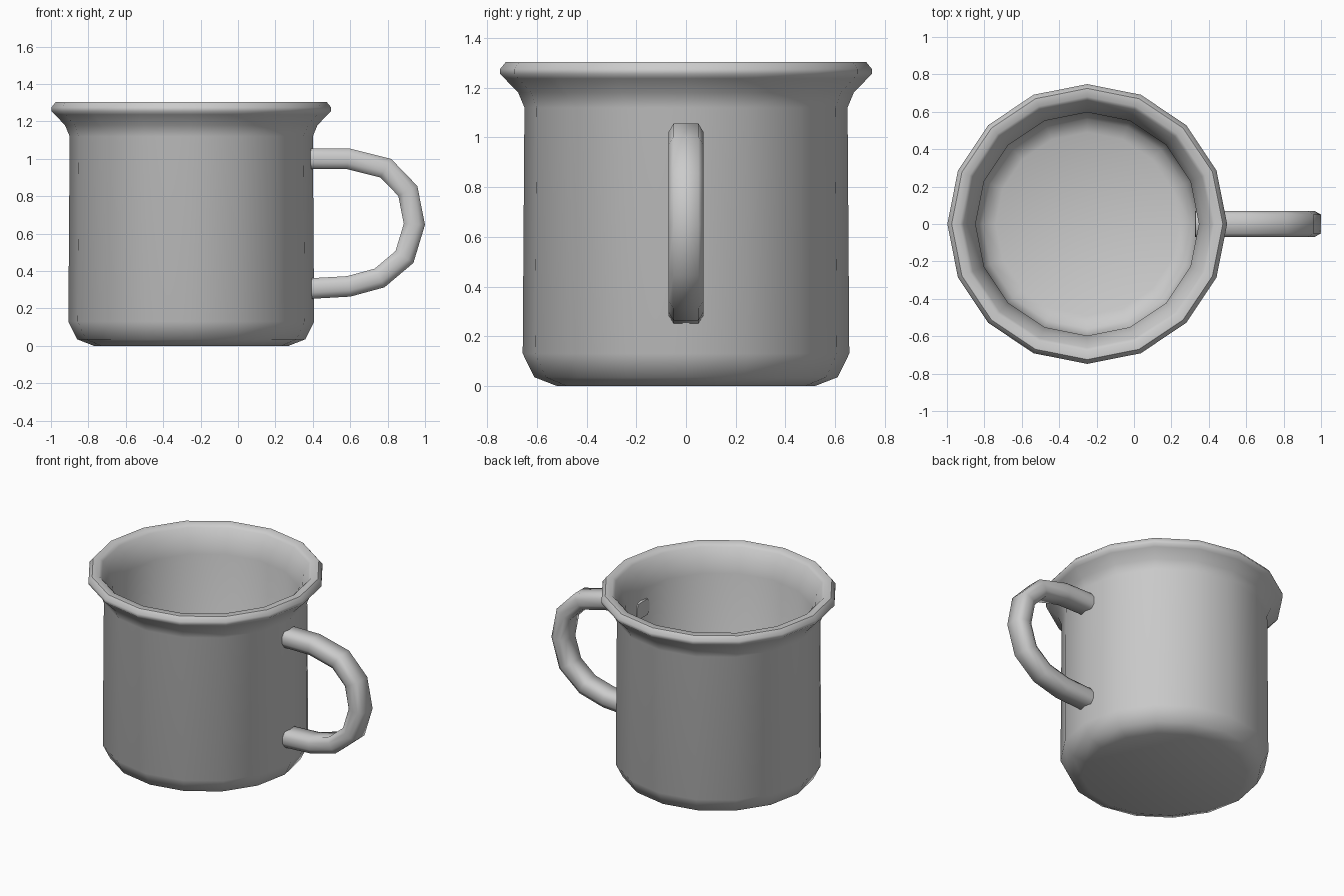
import bpy, bmesh, math
from mathutils import Vector

if "Cube" in bpy.data.objects:
    bpy.data.objects.remove(bpy.data.objects["Cube"])

SIDES = 16
CX = -0.25


def finish(name, bm, angle):
    bmesh.ops.recalc_face_normals(bm, faces=bm.faces)
    mesh = bpy.data.meshes.new(name)
    bm.to_mesh(mesh)
    bm.free()
    ob = bpy.data.objects.new(name, mesh)
    bpy.context.collection.objects.link(ob)
    bpy.ops.object.select_all(action='DESELECT')
    bpy.context.view_layer.objects.active = ob
    ob.select_set(True)
    bpy.ops.object.shade_smooth_by_angle(angle=math.radians(angle))
    return ob


def bridge_rings(bm, rings):
    # skin consecutive rings with quads and cap both ends
    for a, b in zip(rings, rings[1:]):
        n = len(a)
        for i in range(n):
            j = (i + 1) % n
            bm.faces.new((a[i], a[j], b[j], b[i]))
    bm.faces.new(rings[0])
    bm.faces.new(rings[-1])


# Cup: outer wall, rolled rim, inner wall and floor as one lathe profile (r, z)
profile = [(0.52, 0.0), (0.61, 0.035), (0.657, 0.13), (0.65, 1.12),
           (0.675, 1.18), (0.73, 1.237), (0.748, 1.255), (0.748, 1.275), (0.725, 1.303),
           (0.68, 1.303), (0.662, 1.285), (0.625, 1.22), (0.597, 1.13),
           (0.597, 0.15), (0.56, 0.085), (0.49, 0.055)]
bm = bmesh.new()
rings = []
for r, z in profile:
    angles = [2 * math.pi * i / SIDES for i in range(SIDES)]
    rings.append([bm.verts.new((CX + r * math.cos(a), r * math.sin(a), z)) for a in angles])
bridge_rings(bm, rings)
finish("cup", bm, 50)

# Handle: flattened octagonal section swept with mitred corners along (x, z)
path = [Vector(p) for p in [(0.328, 1.0), (0.59, 1.0), (0.79, 0.95), (0.908, 0.828),
                            (0.943, 0.65), (0.89, 0.475), (0.757, 0.363),
                            (0.592, 0.318), (0.328, 0.303)]]
section = [(0.07, -0.022), (0.07, 0.022), (0.05, 0.055), (-0.05, 0.055),
           (-0.07, 0.022), (-0.07, -0.022), (-0.05, -0.055), (0.05, -0.055)]
bm = bmesh.new()
rings = []
last = len(path) - 1
for i, p in enumerate(path):
    d_in = (path[max(i, 1)] - path[max(i, 1) - 1]).normalized()
    d_out = (path[min(i, last - 1) + 1] - path[min(i, last - 1)]).normalized()
    t = (d_in + d_out).normalized()
    n = Vector((-t.y, t.x)) / t.dot(d_in)
    rings.append([bm.verts.new((p.x + n.x * h, w, p.y + n.y * h)) for w, h in section])
bridge_rings(bm, rings)
finish("handle", bm, 62)
